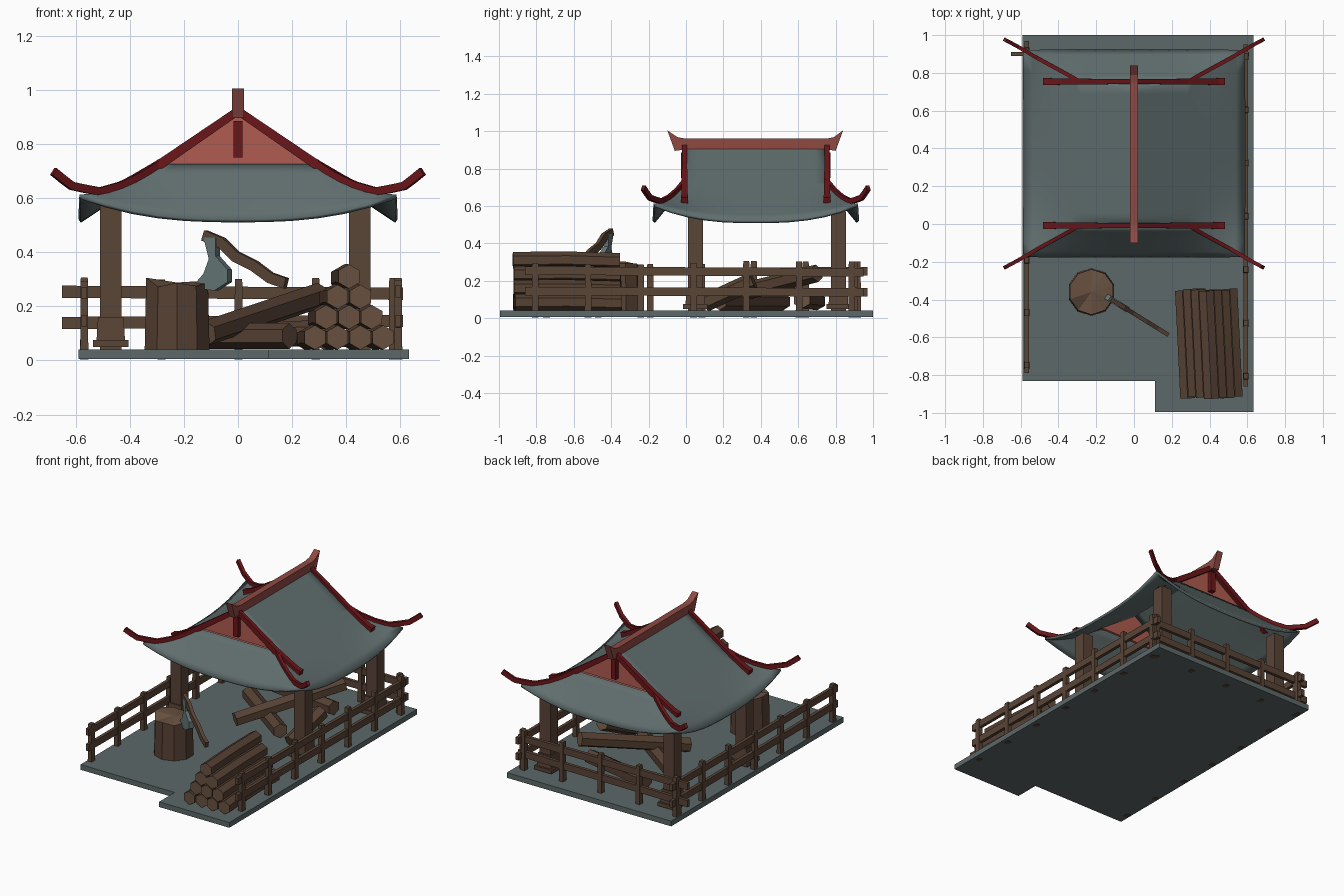
import bpy, bmesh, math, random
from mathutils import Vector

random.seed(4)
if "Cube" in bpy.data.objects:
    bpy.data.objects.remove(bpy.data.objects["Cube"])


def material(name, r, g, b):
    m = bpy.data.materials.new(name)
    m.use_nodes = True
    col = [(c / 255) ** 2.2 for c in (r, g, b)] + [1]
    m.diffuse_color = col
    m.node_tree.nodes["Principled BSDF"].inputs["Base Color"].default_value = col
    return m


TILE = material("roof slate", 97, 110, 110)
STONE = material("stone", 93, 104, 104)
STEEL = material("steel", 102, 118, 118)
WOOD = material("timber brown", 90, 70, 57)
BARK = material("bark brown", 87, 67, 54)
CUT = material("cut wood", 104, 82, 66)
RED = material("dark red", 106, 28, 31)
RIDGE = material("dusty red", 142, 75, 68)
SALMON = material("salmon", 196, 106, 94)
PANEL = material("gable red", 174, 92, 81)


def finish(name, bm, *mats):
    bmesh.ops.recalc_face_normals(bm, faces=bm.faces)
    me = bpy.data.meshes.new(name)
    bm.to_mesh(me)
    bm.free()
    for m in mats:
        me.materials.append(m)
    ob = bpy.data.objects.new(name, me)
    bpy.context.collection.objects.link(ob)
    return ob


def sweep(name, path, w, h, mat, sides=4, cap=None, taper=1.0):
    """Run a regular cross-section (full width w, height h) along a path."""
    bm = bmesh.new()
    pts = [Vector(p) for p in path]
    k = math.sqrt(2) if sides == 4 else 1
    rings = []
    for i, p in enumerate(pts):
        t = (pts[min(i + 1, len(pts) - 1)] - pts[max(i - 1, 0)]).normalized()
        side = t.cross(Vector((0, 0, 1)))
        side = side.normalized() if side.length > 1e-3 else Vector((1, 0, 0))
        up = side.cross(t)
        s = k / 2 * (1 + (taper - 1) * i / (len(pts) - 1))
        ring = []
        for j in range(sides):
            a = 2 * math.pi * (j + 0.5) / sides
            ring.append(bm.verts.new(p + side * math.cos(a) * w * s + up * math.sin(a) * h * s))
        rings.append(ring)
    for a, b in zip(rings, rings[1:]):
        for j in range(sides):
            n = (j + 1) % sides
            bm.faces.new((a[j], a[n], b[n], b[j]))
    ends = [bm.faces.new(r) for r in (rings[0], rings[-1])]
    if cap:  # bark rim around the cut face
        bmesh.ops.inset_individual(bm, faces=ends, thickness=w * .1)
        for f in ends:
            f.material_index = 1
    return finish(name, bm, mat, cap or mat)


def prism(name, outline, place, offset, mat):
    """Flat outline placed in space by a rule and extruded by an offset."""
    bm = bmesh.new()
    f = bm.faces.new([bm.verts.new(place(*p)) for p in outline])
    out = bmesh.ops.extrude_face_region(bm, geom=[f])
    bmesh.ops.translate(bm, vec=offset, verts=[v for v in out["geom"] if isinstance(v, bmesh.types.BMVert)])
    return finish(name, bm, mat)


# Stone base with a front step
prism("base_slab", [(-.59, -.83), (.11, -.83), (.11, -.995), (.632, -.995), (.632, 1), (-.59, 1)],
      lambda x, y: (x, y, .006), (0, 0, .035), STONE)

# Roof: two upper slopes and a curved skirt, sagging between the corners
CY, INX, INY, GROWX, GROWY = .373, .28, .378, .305, .167
PEAK, WAIST = .912, .72


def corner_z(f):
    return WAIST - .115 * (1 - (1 - f) ** 2)


def skirt(f, t, axis, sign):
    hx, hy = INX + GROWX * f, INY + GROWY * f
    mid = WAIST - .205 * f
    z = mid + (corner_z(f) - mid) * abs(t) ** 2.6
    return (sign * hx, CY + t * hy, z) if axis else (t * hx, CY + sign * hy, z)


bm = bmesh.new()
ROWS, COLS = 6, 12
for axis in (0, 1):
    for sign in (-1, 1):
        grid = [[bm.verts.new(skirt(r / ROWS, 2 * c / COLS - 1, axis, sign))
                 for c in range(COLS + 1)] for r in range(ROWS + 1)]
        if axis:
            grid.insert(0, [bm.verts.new((0, CY + INY * (2 * c / COLS - 1), PEAK)) for c in range(COLS + 1)])
        for a, b in zip(grid, grid[1:]):
            for c in range(COLS):
                bm.faces.new((a[c], a[c + 1], b[c + 1], b[c]))
bmesh.ops.remove_doubles(bm, verts=bm.verts, dist=.0005)
roof = finish("roof", bm, TILE)
thick = roof.modifiers.new("thickness", "SOLIDIFY")
thick.thickness = .016
thick.offset = 0
bpy.context.view_layer.objects.active = roof
roof.select_set(True)
bpy.ops.object.shade_smooth_by_angle(angle=math.radians(25))
roof.select_set(False)

# Ridge beam with upturned ends
prism("ridge_beam", [(-.10, 1.005), (-.045, .968), (0, .96), (.75, .96), (.79, .968), (.84, 1.005),
                     (.80, .895), (.75, .903), (0, .903), (-.06, .895)],
      lambda y, z: (-.022, y, z), (.044, 0, 0), RIDGE)

for sy, end in ((-1, "front"), (1, "back")):
    gy = CY + sy * (INY + .006)
    # Gable with a recessed panel
    bm = bmesh.new()
    face = bm.faces.new([bm.verts.new(p) for p in ((-INX, gy, WAIST), (INX, gy, WAIST), (0, gy, PEAK))])
    bmesh.ops.inset_individual(bm, faces=[face], thickness=.027)
    face.material_index = 1
    bmesh.ops.translate(bm, vec=(0, -sy * .02, 0), verts=face.verts)
    finish(end + "_gable", bm, SALMON, PANEL)
    sweep(end + "_gable_pendant", [(0, gy, .75), (0, gy, .82), (0, gy, .885)], .035, .03, RED)
    for sx, lr in ((-1, "right"), (1, "left")):
        # Rake bars down the main slope
        y = CY + sy * (INY + .003)
        sweep(f"{end}_{lr}_rake", [(sx * x, y, z) for x, z in
              ((0, .922), (.14, .826), (.28, .73), (.38, .67), (.44, .636), (.475, .625))],
              .026, .03, RED, taper=1.45)
        # Hip ridges with upswept tips
        hip = [(sx * (INX + GROWX * f), CY + sy * (INY + GROWY * f), corner_z(f) + .012)
               for f in (0, .25, .5, .75)]
        hip += [(sx * .565, CY + sy * .537, .634), (sx * .615, CY + sy * .566, .645),
                (sx * .65, CY + sy * .585, .672), (sx * .682, CY + sy * .602, .698)]
        sweep(f"{end}_{lr}_hip_ridge", hip, .02, .03, RED)

# Roof posts on plinths
for px, lr in ((-.47, "right"), (.45, "left")):
    for py, end in ((.05, "front"), (.815, "back")):
        sweep(f"{end}_{lr}_post", [(px, py, .04), (px, py, .57)], .08, .08, WOOD)
        sweep(f"{end}_{lr}_plinth", [(px, py, .05), (px, py, .075)], .13, .13, WOOD)
        sweep(f"{end}_{lr}_collar", [(px, py, .075), (px, py, .16)], .105, .105, WOOD, taper=.9)


# Fences: two rails and evenly spaced posts
def fence(name, start, end, first, last, count):
    a, b = Vector(start), Vector(end)
    for z in (.142, .25):
        tilt = random.uniform(-.006, .006)
        sweep(name + "_rail", [a + Vector((0, 0, z - tilt)), b + Vector((0, 0, z + tilt))], .022, .045, WOOD)
    for i in range(count):
        p = a.lerp(b, first + (last - first) * i / (count - 1))
        top = .295 + random.uniform(-.008, .012)
        sweep(name + "_post", [p + Vector((0, 0, .004)), p + Vector((0, 0, top - .015)), p + Vector((0, 0, top))],
              .03, .036, WOOD, taper=.85)


fence("left_fence", (.592, -.86, 0), (.592, .95, 0), .03, .965, 7)
fence("right_fence", (-.568, -.79, 0), (-.568, .97, 0), .025, .97, 7)
fence("back_fence", (-.65, .90, 0), (.61, .90, 0), .065, .97, 5)

# Chopping stump with an uneven top
bm = bmesh.new()
bmesh.ops.create_cone(bm, cap_ends=True, segments=10, radius1=.126, radius2=.12, depth=.25)
bmesh.ops.translate(bm, vec=(-.225, -.36, .163), verts=bm.verts)
for v in bm.verts:
    if v.co.z > .2:
        v.co.z += random.uniform(-.02, .02)
bm.normal_update()
top = max(bm.faces, key=lambda f: f.normal.z)
bmesh.ops.poke(bm, faces=[top])
bm.normal_update()
for f in bm.faces:
    f.material_index = 1 if f.normal.z > .6 else 0
finish("stump", bm, BARK, CUT)


# Axe lodged in the stump
def axe_plane(x, z):
    return Vector((x, -.40 - .62 * (x + .12), z))


prism("axe_head", [(-.12, .455), (-.075, .455), (-.075, .385), (-.03, .335), (-.03, .29), (-.08, .258),
                   (-.165, .268), (-.12, .32), (-.10, .375)],
      lambda x, z: axe_plane(x, z) - Vector((.008, .013, 0)), (.016, .026, 0), STEEL)
sweep("axe_handle", [axe_plane(x, z) for x, z in
      ((-.125, .462), (-.06, .435), (-.01, .385), (.06, .35), (.12, .305), (.178, .285))], .022, .04, WOOD)

# Stacked firewood pyramid
for row in range(4):
    for i in range(4 - row):
        x = .284 + .084 * i + .042 * row
        z = .085 + .075 * row
        jit = random.uniform(-.008, .008)
        sweep("stacked_log", [(x, -.92 + jit, z), (x - .014, -.63, z + .002), (x - .028, -.35 + jit, z - .006)],
              .09, .09, BARK, sides=6, cap=CUT)

# Loose logs under the roof
loose = [((-.12, .14, .10), (.30, .70, .24)), ((.19, .18, .09), (-.28, .52, .09)),
         ((.32, .10, .08), (.37, .36, .20)), ((-.20, .70, .09), (.28, .62, .10))]
for a, b in loose:
    sweep("loose_log", [a, b], .10, .095, BARK, sides=6, cap=CUT)
